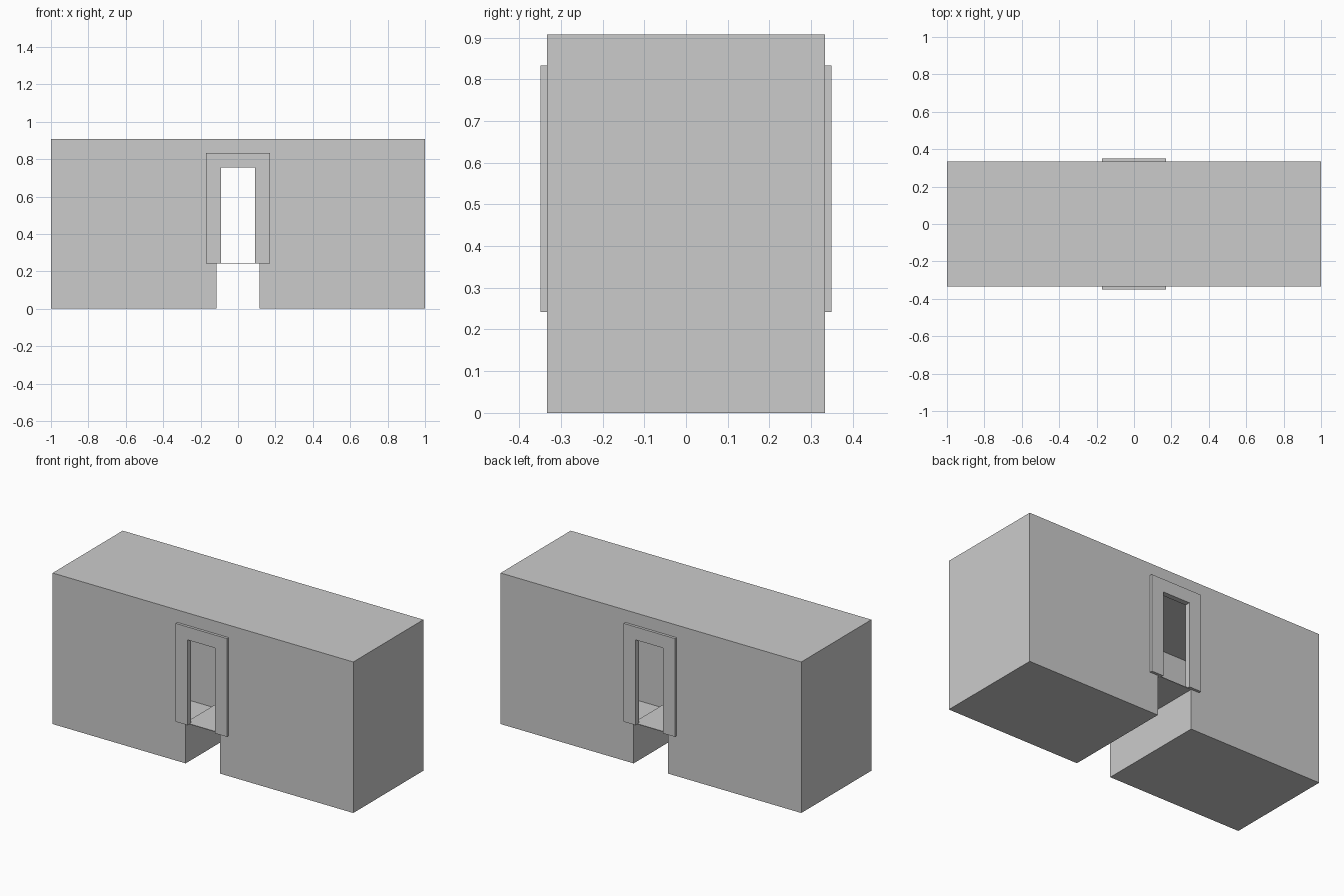
import bpy, bmesh

if "Cube" in bpy.data.objects:
    bpy.data.objects.remove(bpy.data.objects["Cube"])

L, D, H = 1.0, 0.333, 0.908      # half length, half depth, height
T = 0.016                        # wall thickness
SLOT_X, SLOT_Z = 0.115, 0.241    # passage under the doorway
DOOR_X, DOOR_Z0, DOOR_Z1 = 0.09, 0.245, 0.755


def prism(name, profile, y0, y1):
    """Extrude an x-z outline from y0 to y1."""
    bm = bmesh.new()
    face = bm.faces.new([bm.verts.new((x, y0, z)) for x, z in profile])
    ext = bmesh.ops.extrude_face_region(bm, geom=[face])
    moved = [v for v in ext["geom"] if isinstance(v, bmesh.types.BMVert)]
    bmesh.ops.translate(bm, verts=moved, vec=(0, y1 - y0, 0))
    bmesh.ops.recalc_face_normals(bm, faces=bm.faces)
    mesh = bpy.data.meshes.new(name)
    bm.to_mesh(mesh)
    bm.free()
    obj = bpy.data.objects.new(name, mesh)
    bpy.context.collection.objects.link(obj)
    return obj


def arch(x_out, x_in, z_low, z_mid, z_top):
    """Upside-down U outline, symmetric in x."""
    half = [(x_in, z_mid), (x_in, z_low), (x_out, z_low), (x_out, z_top)]
    return half + [(-x, z) for x, z in reversed(half)]


def cut(target, cutter):
    cutter.hide_render = True
    cutter.hide_set(True)
    mod = target.modifiers.new(cutter.name, "BOOLEAN")
    mod.operation = "DIFFERENCE"
    mod.solver = "EXACT"
    mod.object = cutter


# Hollow building block with a slot passing underneath
body = prism("building_shell", arch(L, SLOT_X, 0, SLOT_Z, H), -D, D)
cut(body, prism("room_cutter",
                arch(L - T, SLOT_X + 0.003, T, SLOT_Z + 0.003, H - T), T - D, D - T))

# Doorway through front and back walls
door = [(-DOOR_X, DOOR_Z0), (DOOR_X, DOOR_Z0), (DOOR_X, DOOR_Z1), (-DOOR_X, DOOR_Z1)]
cut(body, prism("doorway_cutter", door, -0.5, 0.5))

# Raised door surrounds on both sides
for side, s in (("front", -1), ("back", 1)):
    prism(side + "_door_frame", arch(0.17, DOOR_X, 0.242, DOOR_Z1, 0.833), s * D, s * 0.349)
